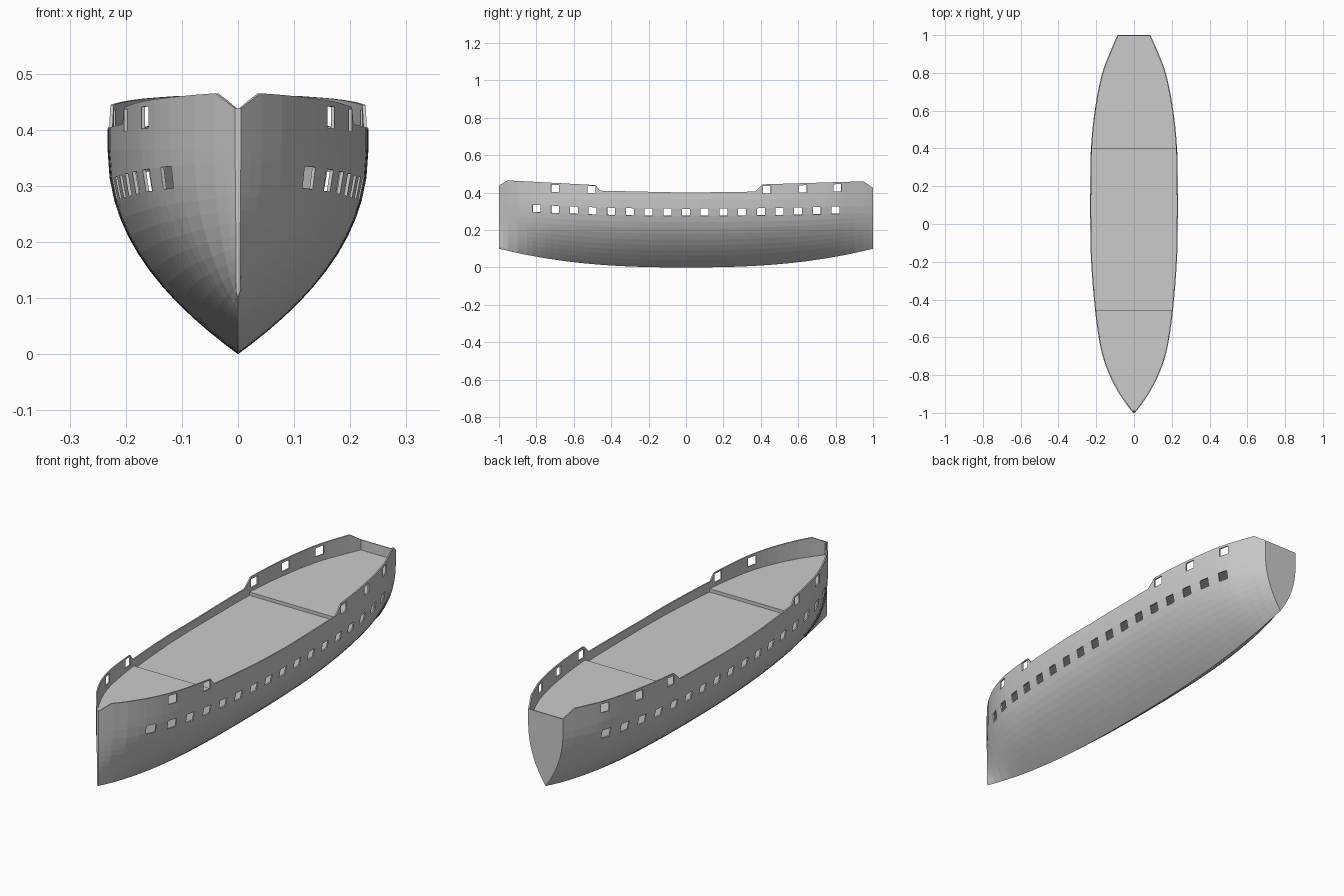
import bpy, bmesh

cube = bpy.data.objects.get("Cube")
if cube:
    bpy.data.objects.remove(cube, do_unlink=True)

grey = bpy.data.materials.new("plain grey")
grey.use_nodes = True
grey.diffuse_color = (0.6, 0.6, 0.6, 1)
grey.node_tree.nodes["Principled BSDF"].inputs["Base Color"].default_value = (0.6, 0.6, 0.6, 1)

# Half breadth and rail height along the length
BREADTH = [(-1, .005), (-.955, .04), (-.9, .078), (-.8, .13), (-.7, .166), (-.6, .187),
           (-.45, .207), (-.2, .227), (0, .232), (.2, .232), (.4, .228), (.6, .208),
           (.8, .168), (.95, .11), (1, .087)]
RAIL = [(-1, .438), (-.955, .465), (-.485, .44), (-.46, .41), (0, .4), (.37, .405),
        (.41, .444), (.95, .46), (1, .425)]
BULGE_TOP = .37
PORT = .0215      # half width of a port
PORT_H = .0195    # half height of a port
LOWER = [i / 10 for i in range(-8, 9)]
UPPER = [-.7, -.506, .432, .625, .81]


def span(table, y):
    i = 0
    while i < len(table) - 2 and y > table[i + 1][0]:
        i += 1
    return i


def rail(y):
    i = span(RAIL, y)
    (a, p), (b, q) = RAIL[i:i + 2]
    return p + (q - p) * (y - a) / (b - a)


def breadth(y):
    """Smooth curve through the breadth points."""
    def slope(j):
        lo, hi = max(j - 1, 0), min(j + 1, len(BREADTH) - 1)
        return (BREADTH[hi][1] - BREADTH[lo][1]) / (BREADTH[hi][0] - BREADTH[lo][0])
    i = span(BREADTH, y)
    (a, p), (b, q) = BREADTH[i:i + 2]
    h = b - a
    t = (y - a) / h
    return (p * (1 + 2 * t) * (1 - t) ** 2 + q * t * t * (3 - 2 * t)
            + h * slope(i) * t * (1 - t) ** 2 - h * slope(i + 1) * t * t * (1 - t))


def keel(y):
    return .1 * abs(y) ** 2.5


def half_width(y, z):
    s = min(1, max(0, (z - keel(y)) / (BULGE_TOP - keel(y))))
    return max(.004, breadth(y) * (1 - (1 - s) ** 2.2))


def lower_z(y):
    return .294 + (.032 if y < 0 else .018) * y * y


def upper_z(y):
    return .411 + .022 * y * y


def heights(y):
    """Row heights from just above the keel up to the rail."""
    k, low = keel(y), lower_z(y) - PORT_H
    rows = [k + (low - k) * (i / 10) ** 1.2 for i in range(1, 11)]
    rows += [low + 2 * PORT_H, .365, upper_z(y) - PORT_H, upper_z(y) + PORT_H]
    return [min(z, rail(y)) for z in rows] + [rail(y)]


LOWER_ROW, UPPER_ROW = 9, 12   # rows that hold the ports

# Stations: regular frames, rail corners and port edges
stations = {round(-1 + i / 20, 4) for i in range(41)} | {y for y, _ in RAIL} | {-.98, .98}
for c in LOWER + UPPER:
    stations -= {round(c, 4)}
    stations |= {round(c - PORT, 4), round(c + PORT, 4)}
stations = sorted(stations)


def is_port(row, y):
    centres = {LOWER_ROW: LOWER, UPPER_ROW: UPPER}.get(row, [])
    return any(abs(y - c) < PORT for c in centres)


def finish(bm, name, thickness):
    bmesh.ops.remove_doubles(bm, verts=bm.verts, dist=.0002)
    bmesh.ops.recalc_face_normals(bm, faces=bm.faces)
    mesh = bpy.data.meshes.new(name)
    bm.to_mesh(mesh)
    bm.free()
    mesh.materials.append(grey)
    obj = bpy.data.objects.new(name, mesh)
    bpy.context.collection.objects.link(obj)
    mod = obj.modifiers.new("thickness", 'SOLIDIFY')
    mod.thickness = thickness
    mod.offset = -1
    return obj


# Hull shell with open ports, closed by the stem and the transom
bm = bmesh.new()
frames = []
for y in stations:
    base = bm.verts.new((0, y, keel(y)))
    sides = [[bm.verts.new((s * half_width(y, z), y, z)) for z in heights(y)] for s in (1, -1)]
    frames.append([[base] + side for side in sides])
for a, b, ya, yb in zip(frames, frames[1:], stations, stations[1:]):
    for side in (0, 1):
        p, q = a[side], b[side]
        for j in range(len(p) - 1):
            if not is_port(j + 0 - 1 + 0 if j else -1, (ya + yb) / 2):
                quad = [p[j], q[j], q[j + 1], p[j + 1]]
                bm.faces.new(quad if side == 0 else quad[::-1])
for frame, flip in ((frames[0], 1), (frames[-1], -1)):
    left, right = frame
    bm.faces.new([right[0], left[1], right[1]][::flip])
    for j in range(1, len(left) - 1):
        bm.faces.new([right[j], left[j], left[j + 1], right[j + 1]][::flip])
finish(bm, "hull", .006)


# Decks fitted inside the hull
def deck(name, y0, y1, z, thickness):
    bm = bmesh.new()
    ys = [y0] + [y for y in stations if y0 < y < y1] + [y1]
    pairs = []
    for y in ys:
        x = max(.001, half_width(y, z) - .003)
        pairs.append([bm.verts.new((s * x, y, z)) for s in (-1, 1)])
    for (a, b), (c, d) in zip(pairs, pairs[1:]):
        bm.faces.new((a, b, d, c))
    finish(bm, name, thickness)


deck("fore_deck", -.99, -.455, .38, .016)
deck("main_deck", -.46, .405, .365, .006)
deck("aft_deck", .4, .997, .38, .016)
